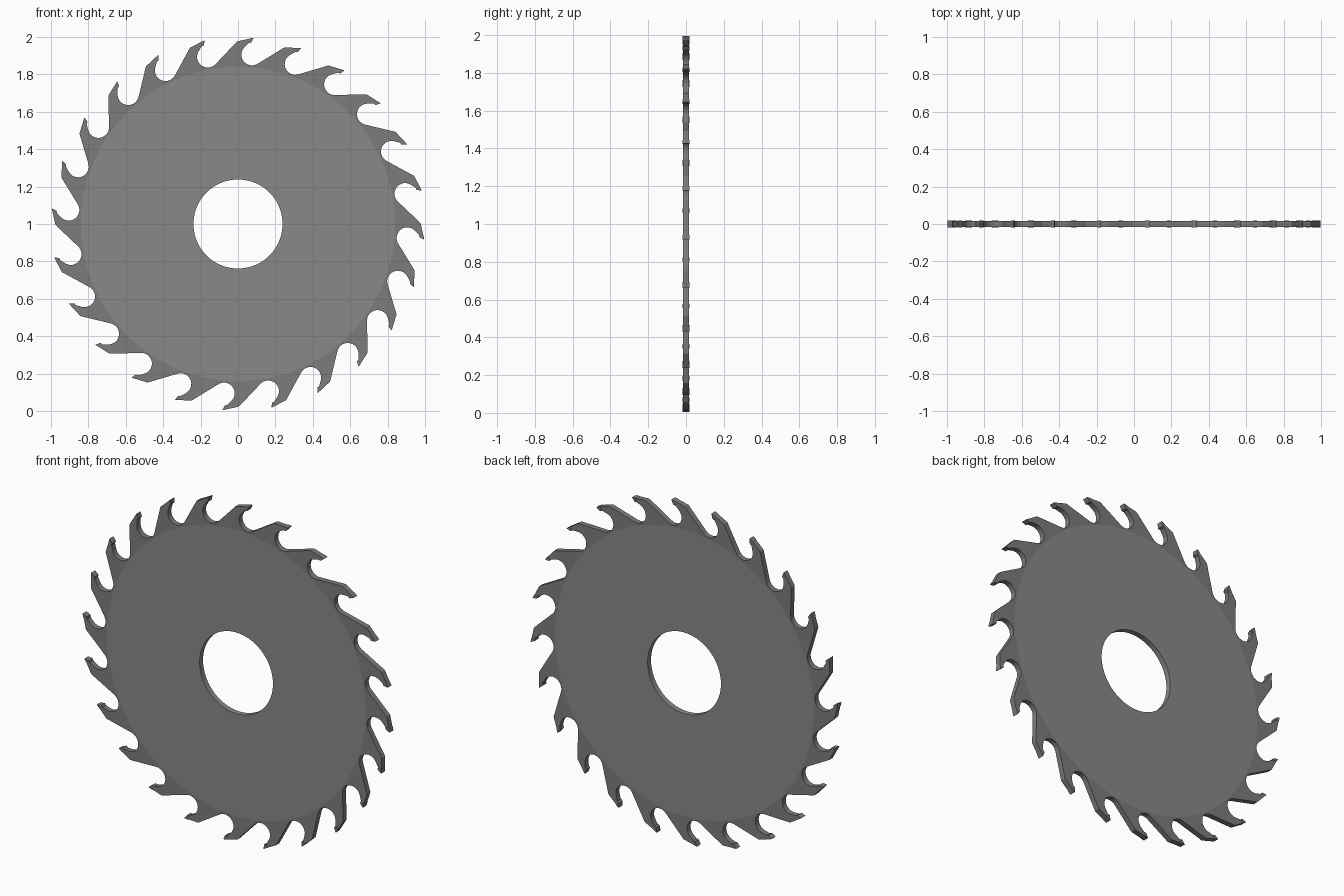
import bpy, bmesh
from math import sin, cos, pi, atan2, radians, acos, hypot

if "Cube" in bpy.data.objects:
    bpy.data.objects.remove(bpy.data.objects["Cube"])

TEETH, PITCH = 24, 2 * pi / 24
BORE, PLATE_R, HALF = 0.238, 0.84, 0.016
GX, GZ, GR = 0.075, 0.905, 0.057          # gullet circle in front of the top tooth
TIP, FACE, STEP, HEEL = (0.083, 0.996), (0.071, 0.970), (0.058, 0.968), (-0.005, 0.976)


def turn(p, a):
    """Rotate a profile point clockwise about the disc axis."""
    return (p[0] * cos(a) + p[1] * sin(a), p[1] * cos(a) - p[0] * sin(a))


def gullet(a):
    return (GX + GR * cos(a), GZ + GR * sin(a))


def steel(name, v):
    m = bpy.data.materials.new(name)
    m.diffuse_color = (v, v, v, 1)
    m.use_nodes = True
    m.node_tree.nodes["Principled BSDF"].inputs["Base Color"].default_value = m.diffuse_color
    return m


def finish(bm, name, mat):
    bmesh.ops.remove_doubles(bm, verts=bm.verts, dist=1e-5)
    bmesh.ops.recalc_face_normals(bm, faces=bm.faces)
    me = bpy.data.meshes.new(name)
    bm.to_mesh(me)
    bm.free()
    me.materials.append(mat)
    ob = bpy.data.objects.new(name, me)
    bpy.context.collection.objects.link(ob)
    bpy.context.view_layer.objects.active = ob
    ob.select_set(True)
    bpy.ops.object.shade_smooth_by_angle(angle=radians(30))
    ob.select_set(False)
    return ob


def slab(bm, pts, half, walls):
    """Front and back faces of a profile, with walls on the listed edges."""
    f = [bm.verts.new((x, -half, z + 1)) for x, z in pts]
    b = [bm.verts.new((x, half, z + 1)) for x, z in pts]
    bm.faces.new(f)
    bm.faces.new(b[::-1])
    for i in walls:
        j = (i + 1) % len(pts)
        bm.faces.new((f[i], b[i], b[j], f[j]))


plate_steel = steel("plate_steel", 0.25)
rim_steel = steel("rim_steel", 0.20)

# round plate with the arbor bore
a_mid = atan2(GX, GZ)
bm = bmesh.new()
N = TEETH * 5
for k in range(N):
    a, b = a_mid + 2 * pi * k / N, a_mid + 2 * pi * (k + 1) / N
    pts = [(r * sin(t), r * cos(t)) for r, t in
           ((BORE, a), (BORE, b), (PLATE_R, b), (PLATE_R, a))]
    slab(bm, pts, HALF, [0])
finish(bm, "plate", plate_steel)

# one tooth: gullet behind it, heel, tip, face, gullet in front of it
heel_next = turn(HEEL, PITCH)
dx, dz = heel_next[0] - GX, heel_next[1] - GZ
a_back = atan2(dz, dx) - acos(GR / hypot(dx, dz))
a_low = atan2(-GZ, -GX)
a_face = radians(130)
rise = [gullet(a_low + (a_back - a_low) * i / 4) for i in range(5)]
behind = [turn(p, -PITCH) for p in rise]
front = [gullet(a_face + (a_low + 2 * pi - a_face) * i / 12) for i in range(13)]
outer = behind + [HEEL, TIP, FACE, STEP] + front
inner = [(PLATE_R * sin(a_mid - PITCH * i / 5), PLATE_R * cos(a_mid - PITCH * i / 5))
         for i in range(6)]

# toothed rim
bm = bmesh.new()
for k in range(TEETH):
    slab(bm, [turn(p, k * PITCH) for p in outer + inner], HALF, range(len(outer) - 1))
finish(bm, "toothed_rim", rim_steel)

# slightly wider cutting tips on the leading corners
bm = bmesh.new()
tip = [(0.060, 0.991), TIP, FACE, STEP]
for k in range(TEETH):
    slab(bm, [turn(p, k * PITCH) for p in tip], 0.018, range(4))
finish(bm, "cutting_tips", rim_steel)
